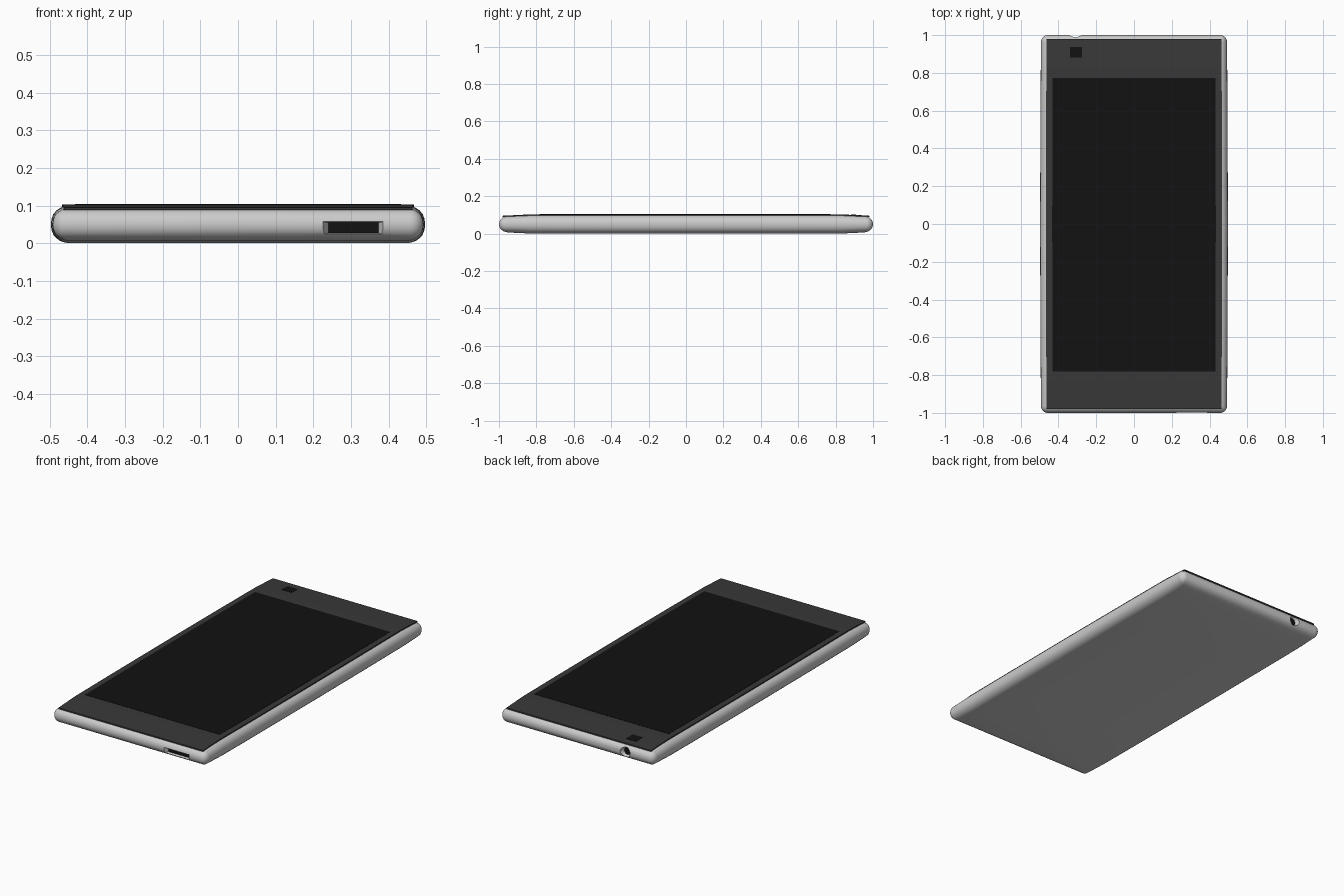
import bpy, bmesh, math
from mathutils import Vector

if "Cube" in bpy.data.objects:
    bpy.data.objects.remove(bpy.data.objects["Cube"])

HALF_X, HALF_Y, MID_Z = 0.497, 1.0, 0.05


def material(name, value):
    m = bpy.data.materials.new(name)
    m.diffuse_color = (value, value, value, 1)
    m.use_nodes = True
    m.node_tree.nodes["Principled BSDF"].inputs["Base Color"].default_value = m.diffuse_color
    return m


glass_mat = material("dark_glass", 0.04)
black_mat = material("black", 0.006)


def bend(bm):
    # thin the slab towards both short ends and bow the long sides slightly
    for y in (-0.83, -0.5, 0, 0.5, 0.83):
        bmesh.ops.bisect_plane(bm, geom=bm.verts[:] + bm.edges[:] + bm.faces[:],
                               plane_co=(0, y, 0), plane_no=(0, 1, 0))
    for v in bm.verts:
        t = max(0, (abs(v.co.y) - 0.83) / 0.17)
        v.co.z = MID_Z + (v.co.z - MID_Z) * (1 - 0.16 * t)
        v.co.x *= 1 - 0.01 * v.co.y ** 2


def loft(name, rings, mat=None, bent=False):
    bm = bmesh.new()
    loops = [[bm.verts.new(p) for p in ring] for ring in rings]
    n = len(loops[0])
    for a, b in zip(loops, loops[1:]):
        for i in range(n):
            bm.faces.new((a[i], a[(i + 1) % n], b[(i + 1) % n], b[i]))
    bm.faces.new(loops[0][::-1])
    bm.faces.new(loops[-1])
    if bent:
        bend(bm)
    bmesh.ops.recalc_face_normals(bm, faces=bm.faces[:])
    me = bpy.data.meshes.new(name)
    bm.to_mesh(me)
    bm.free()
    ob = bpy.data.objects.new(name, me)
    bpy.context.collection.objects.link(ob)
    if mat:
        me.materials.append(mat)
    return ob


def rounded_ring(inset, z):
    r = max(0.035 - inset, 0.008)
    cx, cy = HALF_X - inset - r, HALF_Y - inset - r
    ring = []
    for q, (sx, sy) in enumerate(((1, 1), (-1, 1), (-1, -1), (1, -1))):
        for k in range(7):
            a = math.pi / 2 * (q + k / 6)
            ring.append((sx * cx + r * math.cos(a), sy * cy + r * math.sin(a), z))
    return ring


def rect_z(x0, x1, y0, y1, z):
    return [(x0, y0, z), (x1, y0, z), (x1, y1, z), (x0, y1, z)]


def slab(name, x0, x1, y0, y1, z0, z1, mat):
    return loft(name, [rect_z(x0, x1, y0, y1, z) for z in (z0, z1)], mat, True)


def rect_y(x0, x1, z0, z1, y):
    return [(x0, y, z0), (x1, y, z0), (x1, y, z1), (x0, y, z1)]


def circle_y(x, z, r, y, n=16):
    return [(x + r * math.cos(2 * math.pi * i / n), y,
             z + r * math.sin(2 * math.pi * i / n)) for i in range(n)]


# rounded body
half_profile = [(0.05, 0), (0.036, 0.002), (0.025, 0.006), (0.015, 0.013),
                (0.007, 0.022), (0.002, 0.035)]
profile = half_profile + [(0, MID_Z)] + [(d, 0.1 - z) for d, z in half_profile[::-1]]
body = loft("body", [rounded_ring(d, z) for d, z in profile], None, True)

# flared openings for the charging port and the headphone socket
cutters = [
    loft("port_cutter", [rect_y(0.22, 0.39, 0.022, 0.058, -1.01),
                         rect_y(0.243, 0.37, 0.028, 0.054, -0.965)]),
    loft("socket_cutter", [circle_y(-0.31, MID_Z, 0.036, 1.01),
                           circle_y(-0.31, MID_Z, 0.018, 0.965)]),
]
bpy.context.view_layer.objects.active = body
for c in cutters:
    mod = body.modifiers.new("opening", 'BOOLEAN')
    mod.operation = 'DIFFERENCE'
    mod.solver = 'EXACT'
    mod.object = c
    bpy.ops.object.modifier_apply(modifier=mod.name)
for c in cutters:
    bpy.data.objects.remove(c)
bpy.ops.object.select_all(action='DESELECT')
body.select_set(True)
bpy.ops.object.shade_smooth_by_angle(angle=math.radians(32))

# dark floors inside the openings
loft("charging_port", [rect_y(0.24, 0.373, 0.027, 0.055, y) for y in (-0.976, -0.96)], black_mat)
loft("headphone_socket", [circle_y(-0.31, MID_Z, 0.021, y) for y in (0.976, 0.96)], black_mat)

# front glass, display and camera
slab("front_glass", -0.467, 0.467, -0.98, 0.98, 0.094, 0.1025, glass_mat)
slab("screen", -0.433, 0.433, -0.782, 0.772, 0.1, 0.104, black_mat)
slab("front_camera", -0.341, -0.277, 0.882, 0.938, 0.1, 0.1045, black_mat)
